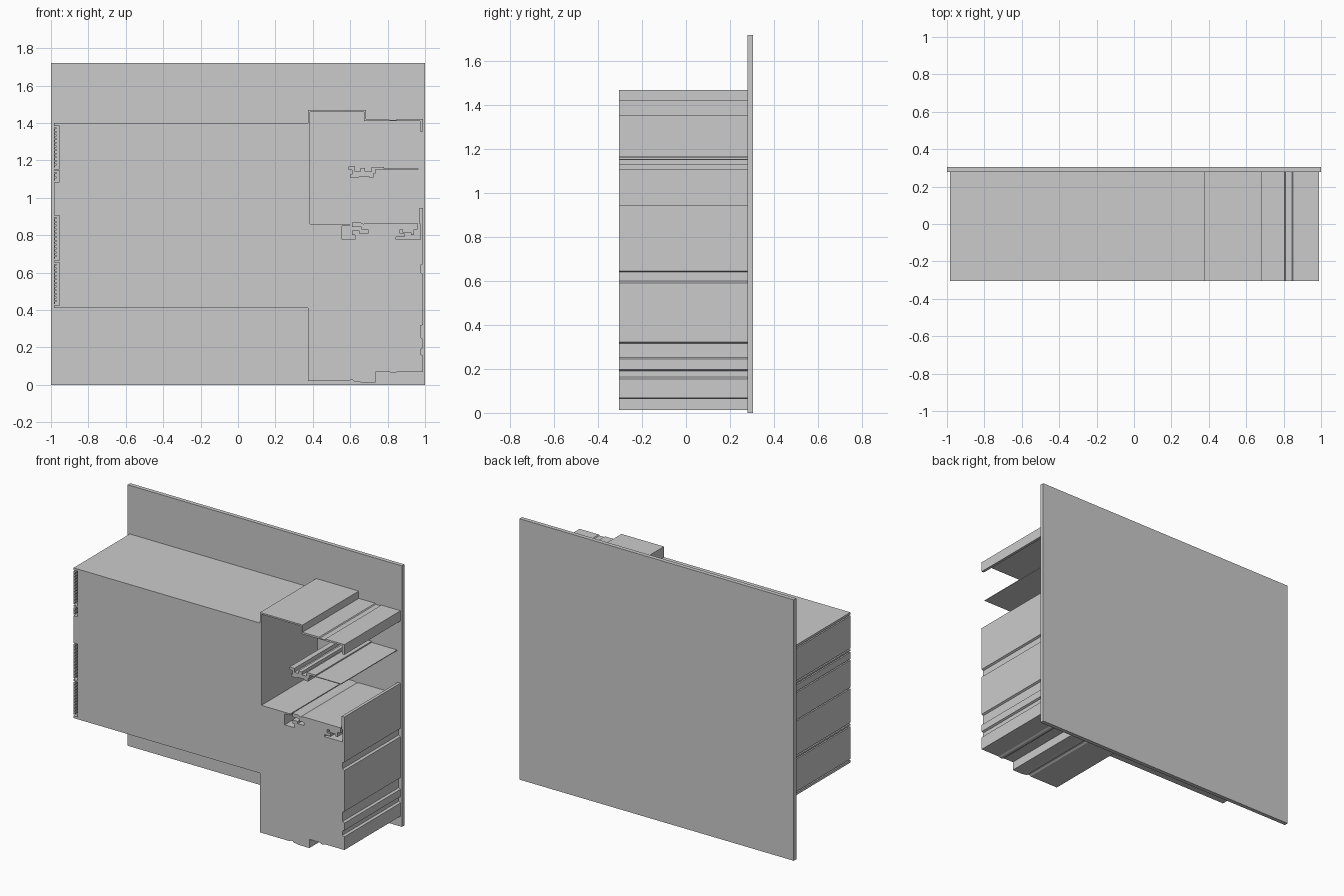
import bpy
import bmesh

FRONT, WALL, BACK = -0.306, 0.279, 0.306


def extrude(name, profile, y0=FRONT, y1=WALL):
    """Extrude a closed (x, z) profile along y."""
    bm = bmesh.new()
    face = bm.faces.new([bm.verts.new((x, y0, z)) for x, z in profile])
    new = bmesh.ops.extrude_face_region(bm, geom=[face])["geom"]
    verts = [v for v in new if isinstance(v, bmesh.types.BMVert)]
    bmesh.ops.translate(bm, verts=verts, vec=(0, y1 - y0, 0))
    bmesh.ops.recalc_face_normals(bm, faces=bm.faces)
    mesh = bpy.data.meshes.new(name)
    bm.to_mesh(mesh)
    bm.free()
    obj = bpy.data.objects.new(name, mesh)
    bpy.context.collection.objects.link(obj)
    return obj


def box(x0, x1, z0, z1):
    return [(x0, z0), (x1, z0), (x1, z1), (x0, z1)]


# Back plate
extrude("back_plate", box(-1, 1, 0, 1.72), WALL, BACK)

# Main body, with recessed bays along its left side
OUT, IN = -0.985, -0.955
bays = [(0.425, 0.655), (0.665, 0.905), (1.085, 1.145), (1.155, 1.385)]
body = [(0.385, 1.40), (0.385, 0.41), (OUT, 0.41)]
for z0, z1 in bays:
    body += [(OUT, z0), (IN, z0), (IN, z1), (OUT, z1)]
body.append((OUT, 1.40))
extrude("main_body", body)

# Thin side panels with a toothed inner face
for i, (z0, z1) in enumerate(bays):
    low, high = z0 + 0.008, z1 - 0.008
    n = max(2, round((high - low) / 0.02))
    step = (high - low) / n
    panel = [(OUT, high), (OUT, low)]
    for k in range(n):
        z = low + k * step
        panel += [(-0.978, z), (-0.978, z + step * 0.5),
                  (-0.971, z + step * 0.5), (-0.971, z + step)]
    extrude(f"side_panel_{i + 1}", panel)

# Lower right block: stepped underside, notched right side, slotted top
underside = [(0.375, 0.41), (0.375, 0.02), (0.59, 0.02), (0.60, 0.026), (0.615, 0.026),
             (0.62, 0.019), (0.66, 0.013), (0.735, 0.013), (0.735, 0.07), (0.81, 0.07),
             (0.82, 0.063), (0.84, 0.063), (0.85, 0.068), (0.99, 0.068)]
right_side = []
for z0, z1 in [(0.155, 0.197), (0.245, 0.322), (0.592, 0.647)]:
    right_side += [(0.99, z0), (0.977, z0 + 0.008), (0.977, z1 - 0.006), (0.99, z1)]
right_lip = [(0.99, 0.945), (0.97, 0.945), (0.97, 0.86), (0.975, 0.86)]
right_slot = [(0.975, 0.777), (0.845, 0.777), (0.845, 0.79), (0.89, 0.79), (0.89, 0.808),
              (0.865, 0.808), (0.865, 0.83), (0.88, 0.83), (0.88, 0.815), (0.925, 0.815),
              (0.925, 0.80), (0.94, 0.80), (0.94, 0.83), (0.96, 0.83), (0.96, 0.866)]
left_slot = [(0.69, 0.866), (0.67, 0.86), (0.655, 0.868), (0.61, 0.868), (0.61, 0.845),
             (0.66, 0.845), (0.66, 0.83), (0.695, 0.83), (0.695, 0.81), (0.65, 0.81),
             (0.65, 0.825), (0.61, 0.825), (0.61, 0.80), (0.625, 0.80), (0.625, 0.777),
             (0.555, 0.777), (0.555, 0.85), (0.595, 0.85), (0.595, 0.86), (0.385, 0.86),
             (0.385, 0.41)]
extrude("lower_block", underside + right_side + right_lip + right_slot + left_slot)

# Thin roof over the open compartment
extrude("roof", [(0.375, 1.40), (0.375, 1.47), (0.685, 1.47), (0.685, 1.422), (0.805, 1.422),
                 (0.81, 1.416), (0.845, 1.416), (0.85, 1.422), (0.99, 1.422), (0.99, 1.355),
                 (0.972, 1.355), (0.972, 1.41), (0.675, 1.41), (0.675, 1.46), (0.385, 1.46),
                 (0.385, 1.40)])

# Shelf and its stepped bracket inside the compartment
extrude("shelf", [(0.75, 1.152), (0.965, 1.152), (0.965, 1.157), (0.78, 1.157), (0.78, 1.165),
                  (0.75, 1.165)])
extrude("shelf_bracket", [(0.60, 1.108), (0.645, 1.108), (0.65, 1.115), (0.70, 1.115),
                          (0.70, 1.108), (0.725, 1.108), (0.725, 1.13), (0.735, 1.13),
                          (0.735, 1.152), (0.75, 1.152), (0.75, 1.165), (0.715, 1.165),
                          (0.715, 1.14), (0.68, 1.14), (0.68, 1.16), (0.655, 1.16),
                          (0.655, 1.142), (0.625, 1.142), (0.625, 1.168), (0.59, 1.168),
                          (0.59, 1.15), (0.61, 1.15), (0.61, 1.125), (0.60, 1.125)])
